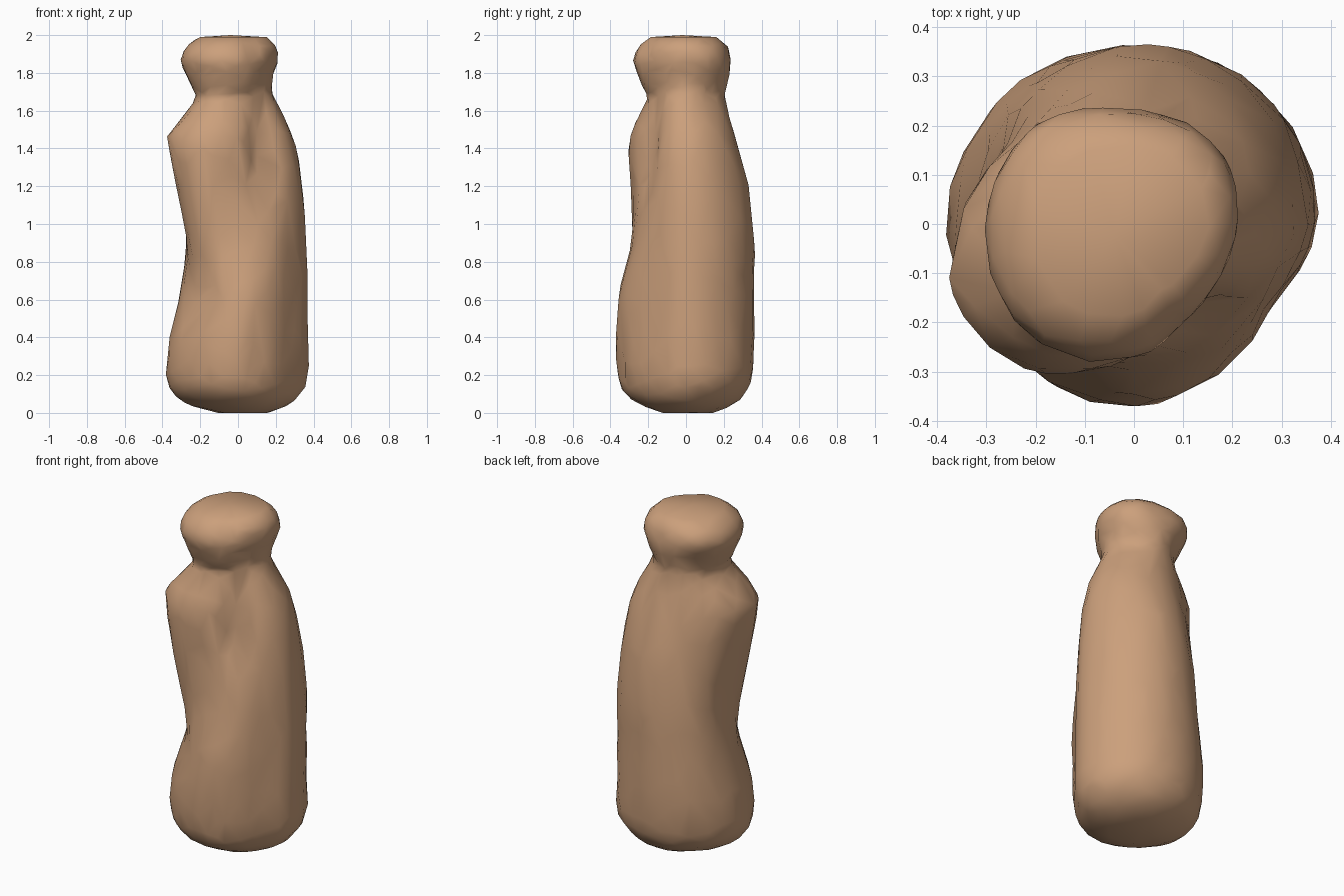
import bpy
import bmesh
import math
import random

random.seed(4)
default = bpy.data.objects.get("Cube")
if default:
    bpy.data.objects.remove(default, do_unlink=True)

SIDES = 48
STEP = SIDES // 8
SUBSTEPS = 4

# Rings in hundredths: height, then radii at eight compass directions from +x
rings = [
    (0, 16, 15, 14, 12, 10, 11, 12, 14),
    (4, 26, 25, 24, 23, 25, 23, 23, 24),
    (10, 33, 32, 31, 32, 34, 32, 32, 30),
    (20, 37, 37, 35, 36, 38, 36, 36, 33),
    (40, 37, 37, 36, 37, 36, 35, 37, 34),
    (65, 37, 37, 36, 35, 30, 28, 35, 34),
    (90, 36, 37, 36, 33, 27, 31, 29, 32),
    (120, 34, 34, 33, 30, 32, 36, 27, 29),
    (146, 29, 28, 26, 27, 35, 37, 27, 25),
    (165, 20, 19, 21, 22, 23, 25, 20, 19),
    (172, 18, 18, 21, 22, 24, 26, 22, 18),
    (180, 19, 21, 23, 25, 28, 29, 25, 20),
    (187, 21, 23, 23, 28, 30, 31, 27, 21),
    (194, 20, 21, 21, 26, 27, 28, 24, 20),
    (199, 15, 15, 16, 18, 20, 21, 18, 14),
]

# Bumps and folds: angle in degrees, height, angular spread, height spread, depth
relief = [
    (202, 1.46, 16, 0.06, -0.025),   # shoulder corner
    (302, 1.36, 20, 0.26, 0.07),     # fold beside the shoulder
    (333, 0.6, 16, 0.5, 0.025),      # flat cut along the left flank
    (283, 0.26, 4, 0.08, 0.025),     # crease near the foot
    (290, 1.94, 10, 0.07, 0.02),     # notch in the head
]


def cubic(points, t):
    """Smooth interpolation between the middle two of four values."""
    a, b, c, d = points
    return b + t * (c - a + t * (2 * a - 5 * b + 4 * c - d
                                 + t * (3 * (b - c) + d - a))) / 2


def ring_between(i, t):
    """Blend neighbouring rings into an in-between ring."""
    last = len(rings) - 1
    near = [rings[min(max(i + j, 0), last)] for j in (-1, 0, 1, 2)]
    return [cubic(column, t) / 100 for column in zip(*near)]


def relief_depth(degrees, z):
    total = 0
    for angle, height, spread, tall, depth in relief:
        u = ((degrees - angle + 180) % 360 - 180) / spread
        v = (z - height) / tall
        total += depth * math.exp(-u * u - v * v)
    return total


def add_ring(bm, ring):
    z, *radii = ring
    verts = []
    for k in range(SIDES):
        i, t = k // STEP, (k % STEP) / STEP
        r = cubic([radii[(i + j) % 8] for j in (-1, 0, 1, 2)], t)
        r -= relief_depth(360 * k / SIDES, z)
        r += random.uniform(-0.003, 0.003)
        a = math.tau * k / SIDES
        verts.append(bm.verts.new((r * math.cos(a), r * math.sin(a), z)))
    return verts


# Clay colour
clay = bpy.data.materials.new("warm_clay")
clay.use_nodes = True
colour = (0.60, 0.35, 0.20, 1)
clay.diffuse_color = colour
clay.node_tree.nodes["Principled BSDF"].inputs["Base Color"].default_value = colour

# Lumpy bottle body with shoulder, neck and rounded head
bm = bmesh.new()
loops = [add_ring(bm, ring_between(i, s / SUBSTEPS))
         for i in range(len(rings) - 1) for s in range(SUBSTEPS)]
loops.append(add_ring(bm, ring_between(len(rings) - 1, 0)))
for low, high in zip(loops, loops[1:]):
    for k in range(SIDES):
        n = (k + 1) % SIDES
        bm.faces.new((low[k], low[n], high[n], high[k]))

# Underside and slightly domed top
base = bm.verts.new((0.03, 0.01, 0))
crown = bm.verts.new((-0.04, -0.02, 2))
for k in range(SIDES):
    n = (k + 1) % SIDES
    bm.faces.new((base, loops[0][n], loops[0][k]))
    bm.faces.new((crown, loops[-1][k], loops[-1][n]))
bmesh.ops.recalc_face_normals(bm, faces=bm.faces)
for face in bm.faces:
    face.smooth = True

mesh = bpy.data.meshes.new("bottle_body")
bm.to_mesh(mesh)
bm.free()
mesh.materials.append(clay)
body = bpy.data.objects.new("bottle_body", mesh)
bpy.context.collection.objects.link(body)

# Irregular hand-shaped facets
facets = body.modifiers.new("facets", "DECIMATE")
facets.ratio = 0.2
